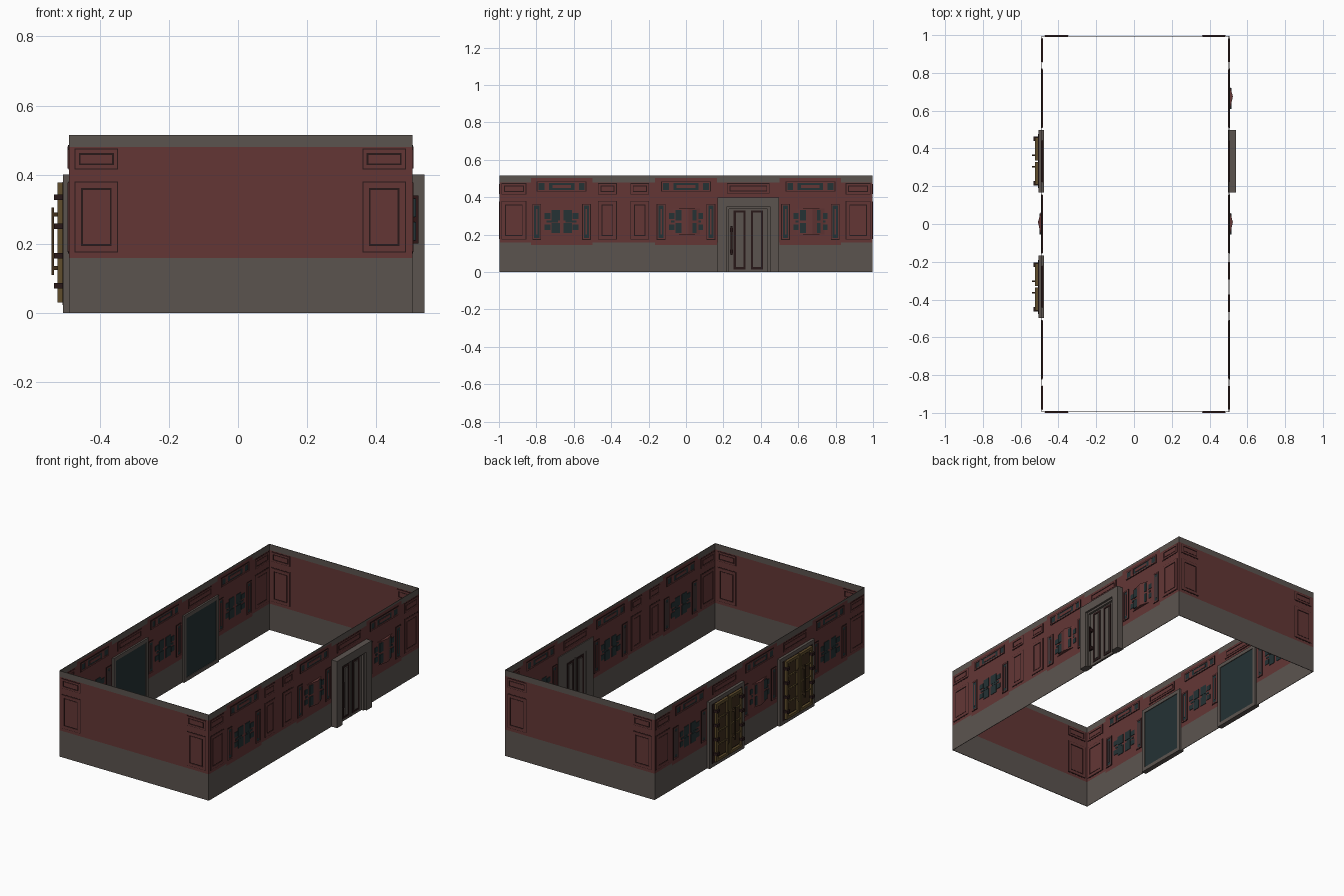
import bpy, bmesh
from mathutils import Vector

cube = bpy.data.objects.get("Cube")
if cube:
    bpy.data.objects.remove(cube, do_unlink=True)


def material(name, rgb):
    m = bpy.data.materials.new(name)
    m.use_nodes = True
    m.diffuse_color = (*rgb, 1)
    bsdf = m.node_tree.nodes["Principled BSDF"]
    bsdf.inputs["Base Color"].default_value = (*rgb, 1)
    bsdf.inputs["Roughness"].default_value = 0.9
    return m


RED = material("wall red", (0.125, 0.037, 0.036))
GREY = material("stone grey", (0.105, 0.088, 0.078))
DARK = material("dark groove", (0.022, 0.009, 0.009))
TEAL = material("dark teal", (0.018, 0.032, 0.035))
GOLD = material("old gold", (0.115, 0.075, 0.025))
BROWN = material("handle brown", (0.05, 0.028, 0.012))

# Each wall maps (along, outward, up) to world space
WALLS = {
    "right": lambda u, d, z: Vector((0.503 + d, u, z)),
    "left": lambda u, d, z: Vector((-0.488 - d, u, z)),
    "front": lambda u, d, z: Vector((u, -0.995 - d, z)),
    "back": lambda u, d, z: Vector((u, 0.995 + d, z)),
}


def part(name, wall, mat, boxes):
    """One object made of boxes given as (u0, u1, z0, z1, d0, d1)."""
    bm = bmesh.new()
    place = WALLS[wall]
    for u0, u1, z0, z1, d0, d1 in boxes:
        a, b = place(u0, d0, z0), place(u1, d1, z1)
        made = bmesh.ops.create_cube(bm, size=1)["verts"]
        for v in made:
            v.co = Vector([(a[i] + b[i]) / 2 + v.co[i] * abs(b[i] - a[i]) for i in range(3)])
    mesh = bpy.data.meshes.new(name)
    bm.to_mesh(mesh)
    bm.free()
    mesh.materials.append(mat)
    obj = bpy.data.objects.new(f"{wall}_{name}", mesh)
    bpy.context.collection.objects.link(obj)
    return obj


def inset(r, m):
    return (r[0] + m, r[1] - m, r[2] + m, r[3] - m)


def slab(r, d):
    return (*r, -d, d)


def ring(r, w, d0, d1):
    u0, u1, z0, z1 = r
    return [(u0, u0 + w, z0, z1, d0, d1), (u1 - w, u1, z0, z1, d0, d1),
            (u0 + w, u1 - w, z0, z0 + w, d0, d1), (u0 + w, u1 - w, z1 - w, z1, d0, d1)]


def panels(wall, rects):
    """Raised wood panels with dark grooves, showing on both faces."""
    part("panel_grooves", wall, DARK, [slab(r, 0.0025) for r in rects])
    red = []
    for r in rects:
        w = min(0.016, (r[3] - r[2]) * 0.16)
        red += ring(inset(r, 0.003), w, -0.005, 0.005)
        red.append(slab(inset(r, w + 0.008), 0.004))
    part("panel_mouldings", wall, RED, red)


def tall_and_small(c, half):
    return [(c - half, c + half, 0.175, 0.38), (c - half, c + half, 0.415, 0.475)]


def window_group(wall, c, wedge):
    """Long upper light, two narrow side lights and a cluster of panes."""
    upper = (c - 0.133, c + 0.133, 0.43, 0.485)
    sides = [(c + s - 0.024, c + s + 0.024, 0.172, 0.365) for s in (-0.133, 0.133)]
    rims, lines, glass = [], [], []
    for r in [upper] + sides:
        lines += ring(r, 0.004, -0.004, 0.004)
        rims += ring(inset(r, 0.004), 0.006, -0.005, 0.005)
        glass.append(slab(inset(r, 0.008), 0.003))
    # Red ornaments crossing the lights
    rims.append((c - 0.05, c + 0.05, 0.449, 0.466, -0.005, 0.005))
    for s in (-1, 1):
        rims.append((c + s * 0.08 - 0.012, c + s * 0.08 + 0.012, 0.44, 0.475, -0.004, 0.004))
        rims.append((c + s * 0.133 - 0.004, c + s * 0.133 + 0.004, 0.2, 0.338, -0.005, 0.005))
    # Cluster of panes, mirrored about the centre
    for s in (-1, 1):
        for t in (-1, 1):
            u, z = c + s * 0.032, 0.27 + t * 0.034
            glass.append((u - 0.023, u + 0.023, z - 0.027, z + 0.027, -0.004, 0.013 if wedge else 0.004))
            u, z = c + s * 0.075, 0.27 + t * 0.03
            glass.append((u - 0.016, u + 0.016, z - 0.015, z + 0.015, -0.004, 0.004))
        glass.append((c + s * 0.05 - 0.03, c + s * 0.05 + 0.03, 0.264, 0.276, -0.003, 0.004))
    part("window_lines", wall, DARK, lines)
    part("window_rims", wall, RED, rims)
    part("window_glass", wall, TEAL, glass)
    if wedge:
        # Shallow pointed bay behind the panes
        bay = part("window_bay", wall, RED, [(c - 0.08, c + 0.08, 0.2, 0.34, 0, 0.02)])
        sign = 1 if wall == "right" else -1
        base = WALLS[wall](0, 0, 0).x
        for v in bay.data.vertices:
            if (v.co.x - base) * sign > 0.01:
                v.co.y = c + 0.01 + (v.co.y - c) * 0.03


def side_wall(wall, doors, groups):
    """Thin wall in bands, open at the doors, red taller at the windows."""
    spans = sorted([(c - 0.165, c + 0.165, "door") for c in doors]
                   + [(c - 0.165, c + 0.165, "window") for c in groups])
    full, at = [], -0.995
    for u0, u1, kind in spans:
        if u0 > at + 0.001:
            full.append((at, u0, "plain"))
        full.append((max(u0, at), u1, kind))
        at = u1
    full.append((at, 0.995, "plain"))
    base, red, trim = [], [], []
    for u0, u1, kind in full:
        low, high = (0.145, 0.503) if kind == "window" else (0.158, 0.48)
        if kind == "door":
            low = 0.4
        else:
            base.append((u0, u1, 0, low, -0.0015, 0.0015))
        red.append((u0, u1, low, high, -0.0015, 0.0015))
        trim.append((u0, u1, high, 0.515, -0.0015, 0.0015))
    part("wall_base", wall, GREY, base)
    part("wall_field", wall, RED, red)
    part("wall_trim", wall, GREY, trim)


def end_wall(wall):
    u0, u1 = -0.488, 0.503
    for name, mat, z0, z1 in (("wall_base", GREY, 0, 0.158), ("wall_field", RED, 0.158, 0.48),
                              ("wall_trim", GREY, 0.48, 0.515)):
        part(name, wall, mat, [(u0, u1, z0, z1, -0.0015, 0.0015)])
    panels(wall, tall_and_small(-0.41, 0.063) + tall_and_small(0.423, 0.063))


def stone_door(wall, c):
    """Deep stepped grey portal with two panelled leaves."""
    def portal(half, top, w, d0, d1):
        return [(c - half, c - half + w, 0, top, d0, d1), (c + half - w, c + half, 0, top, d0, d1),
                (c - half + w, c + half - w, top - w, top, d0, d1)]
    part("door_surround", wall, GREY, portal(0.165, 0.4, 0.05, -0.006, 0.037)
         + portal(0.115, 0.35, 0.012, -0.004, 0.025))
    leaves = [(c + s * 0.052 - 0.05, c + s * 0.052 + 0.05, 0, 0.338, 0, 0.012) for s in (-1, 1)]
    part("door_leaves", wall, GREY, leaves)
    part("door_backing", wall, GREY, [(c - 0.103, c + 0.103, 0, 0.338, 0.002, 0.01)])
    lines, fields = [], []
    for s in (-1, 1):
        r = (c + s * 0.046 - 0.032, c + s * 0.046 + 0.032, 0.015, 0.33)
        lines += ring(r, 0.011, -0.003, 0.015)
        fields.append((*inset(r, 0.016), -0.004, 0.016))
    part("door_panel_lines", wall, DARK, lines)
    part("door_panels", wall, GREY, fields)
    part("door_handle", wall, DARK, [(c - 0.094, c - 0.084, 0.09, 0.245, 0.024, 0.031)]
         + [(c - 0.097, c - 0.081, z - 0.01, z + 0.01, 0.01, 0.028) for z in (0.11, 0.225)])


def gold_door(wall, c):
    """Grey surround, gold double door outside, plain teal inside."""
    part("gate_surround", wall, GREY, ring((c - 0.165, c + 0.165, 0, 0.4), 0.022, -0.012, 0.018))
    part("gate_inside", wall, TEAL, [(c - 0.143, c + 0.143, 0.022, 0.378, -0.008, 0)])
    part("gate_backing", wall, DARK, [(c - 0.143, c + 0.143, 0.022, 0.378, 0.001, 0.02)])
    gold, fields, bars, hinges = [], [], [], []
    for s in (-1, 1):
        m = c + s * 0.064
        r = (m - 0.06, m + 0.06, 0.03, 0.377)
        gold += ring(r, 0.016, 0.015, 0.035)
        for i in range(4):
            z = 0.05 + i * 0.078
            fields.append((m - 0.038, m + 0.038, z + 0.004, z + 0.07, 0.015, 0.028))
            gold.append((m - 0.044, m + 0.044, z + 0.074, z + 0.079, 0.015, 0.032))
        h = c + s * 0.03
        bars.append((h - 0.004, h + 0.004, 0.11, 0.305, 0.044, 0.052))
        bars += [(h - 0.004, h + 0.004, z - 0.006, z + 0.006, 0.025, 0.046) for z in (0.13, 0.285)]
        e = c + s * 0.118
        hinges += [(e - 0.012, e + 0.012, z - 0.008, z + 0.008, 0.02, 0.045)
                   for z in (0.078, 0.165, 0.25, 0.335)]
    part("gate_leaves", wall, GOLD, gold)
    part("gate_panels", wall, BROWN, fields)
    part("gate_bars", wall, BROWN, bars)
    part("gate_hinges", wall, DARK, hinges)


# End walls
for w in ("front", "back"):
    end_wall(w)

# Right wall: one stone door; left wall: two gold doors
LAYOUT = {"right": ([0.333], stone_door, (0, 0.665)), "left": ([-0.333, 0.333], gold_door, (0,))}
for w, (doors, build_door, bays) in LAYOUT.items():
    groups = (-0.665, 0, 0.665)
    side_wall(w, doors, groups)
    rects = tall_and_small(-0.92, 0.066) + tall_and_small(0.92, 0.066)
    if w == "right":
        rects += tall_and_small(-0.42, 0.05) + tall_and_small(-0.247, 0.05)
    rects += [(c - 0.113, c + 0.113, 0.42, 0.475) for c in doors]
    panels(w, rects)
    for g in groups:
        window_group(w, g, g in bays)
    for c in doors:
        build_door(w, c)
